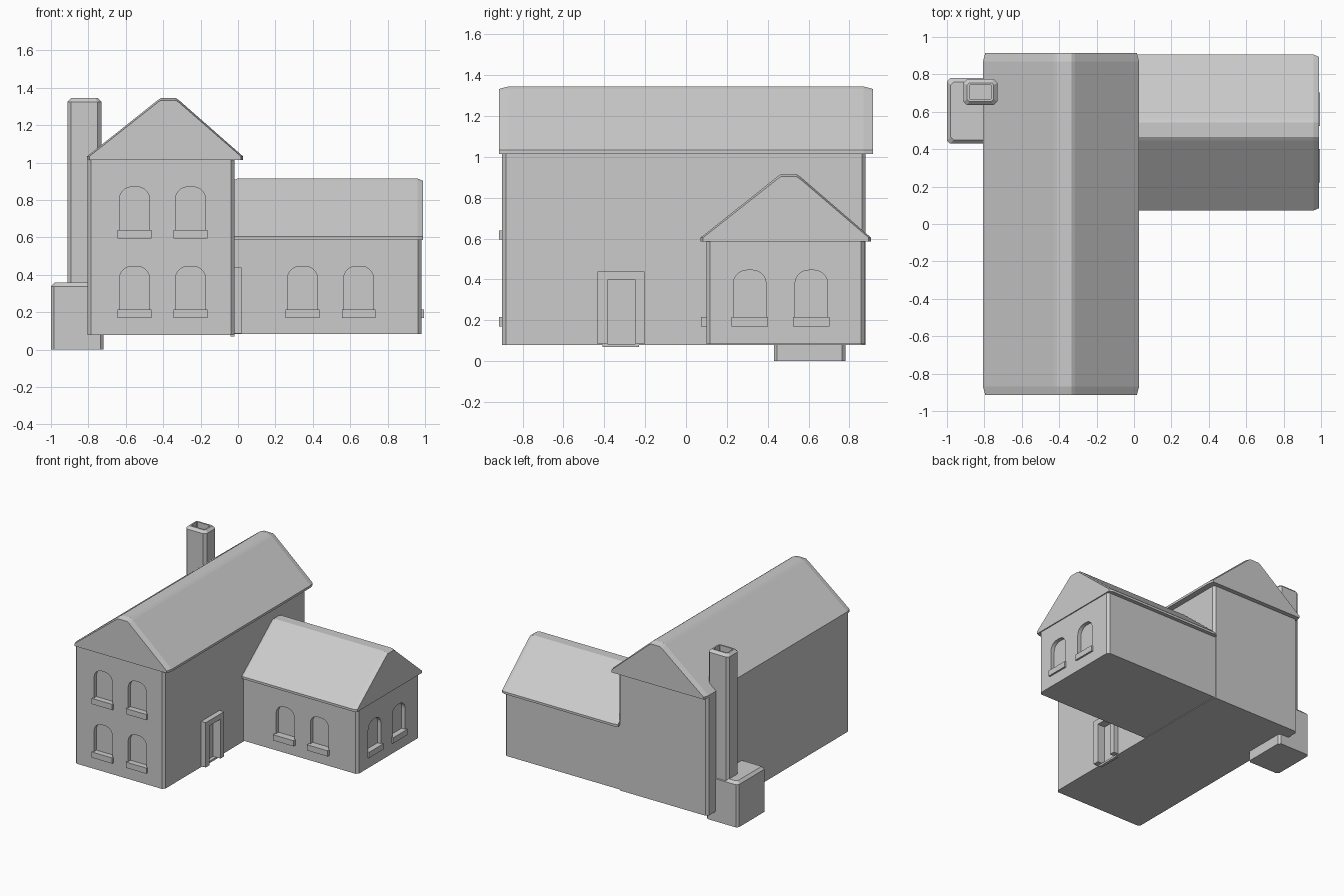
import bpy, bmesh, math

if "Cube" in bpy.data.objects:
    bpy.data.objects.remove(bpy.data.objects["Cube"])


def loft(name, rings):
    """Skin a list of equal-length point rings and cap both ends."""
    bm = bmesh.new()
    vs = [[bm.verts.new(p) for p in r] for r in rings]
    n = len(vs[0])
    for a, b in zip(vs, vs[1:]):
        for i in range(n):
            j = (i + 1) % n
            bm.faces.new((a[i], a[j], b[j], b[i]))
    bm.faces.new(vs[0])
    bm.faces.new(vs[-1])
    bmesh.ops.recalc_face_normals(bm, faces=bm.faces)
    me = bpy.data.meshes.new(name)
    bm.to_mesh(me)
    bm.free()
    ob = bpy.data.objects.new(name, me)
    bpy.context.collection.objects.link(ob)
    return ob


def rect(x0, x1, y0, y1, z, c):
    """Rectangle ring with chamfered corners."""
    return [(x0 + c, y0, z), (x1 - c, y0, z), (x1, y0 + c, z), (x1, y1 - c, z),
            (x1 - c, y1, z), (x0 + c, y1, z), (x0, y1 - c, z), (x0, y0 + c, z)]


def block(name, x0, x1, y0, y1, z0, z1, c=0.0, top=0.0):
    if c == 0:
        return loft(name, [[(x0, y0, z), (x1, y0, z), (x1, y1, z), (x0, y1, z)] for z in (z0, z1)])
    rings = [rect(x0, x1, y0, y1, z0, c), rect(x0, x1, y0, y1, z1 - top, c)]
    if top:
        rings.append(rect(x0 + top, x1 - top, y0 + top, y1 - top, z1, c))
    return loft(name, rings)


def roof(name, l, r, r0, r1, z0, z1, t0, t1, along_y):
    """Gabled roof with a blunt ridge and chamfered gable ends."""
    def section(t, d):
        prof = [(l + d, z0), (r - d, z0), (r - d, z0 + 0.018), (r1, z1 - 0.012 - d),
                (r1 - 0.018, z1 - d), (r0 + 0.018, z1 - d), (r0, z1 - 0.012 - d), (l + d, z0 + 0.018)]
        return [(u, t, z) if along_y else (t, u, z) for u, z in prof]
    e = 0.045 if along_y else 0.028
    return loft(name, [section(t0, 0.012), section(t0 + e, 0), section(t1 - e, 0), section(t1, 0.012)])


def cut(target, cutter):
    m = target.modifiers.new("cut", 'BOOLEAN')
    m.operation, m.solver, m.object = 'DIFFERENCE', 'EXACT', cutter
    bpy.context.view_layer.objects.active = target
    bpy.ops.object.modifier_apply(modifier=m.name)
    bpy.data.objects.remove(cutter)


def window(target, u, z, wall, side, out):
    """Arched recess plus a projecting sill; side is 'front' or 'right'."""
    w, h, r = 0.08, 0.24, 0.065
    prof = [(u - w, z), (u + w, z)]
    for cx, a0 in ((u + w - r, 0), (u - w + r, 90)):
        for k in range(6):
            a = math.radians(a0 + 18 * k)
            prof.append((cx + r * math.cos(a), z + h - r + r * math.sin(a)))
    s = 0.09
    if side == 'front':
        cut(target, loft("cutter", [[(p, y, q) for p, q in prof] for y in (wall - 0.1, wall + 0.03)]))
        block("window_sill", u - s, u + s, wall - out, wall + 0.04, z - 0.035, z + 0.01)
    else:
        cut(target, loft("cutter", [[(x, p, q) for p, q in prof] for x in (wall - 0.03, wall + 0.1)]))
        block("window_sill", wall - 0.04, wall + out, u - s, u + s, z - 0.035, z + 0.01)


# Main house and side wing walls
main = block("main_walls", -0.805, -0.02, -0.90, 0.88, 0.078, 1.025, 0.018)
wing = block("wing_walls", -0.06, 0.98, 0.10, 0.876, 0.083, 0.595, 0.018)

# Roofs
roof("main_roof", -0.807, 0.027, -0.43, -0.315, 1.015, 1.345, -0.915, 0.915, True)
roof("wing_roof", 0.072, 0.906, 0.447, 0.56, 0.587, 0.915, -0.03, 0.988, False)

# Windows
for wx in (-0.553, -0.254):
    for wz in (0.205, 0.63):
        window(main, wx, wz, -0.90, 'front', 0.015)
for wx in (0.345, 0.645):
    window(wing, wx, 0.205, 0.10, 'front', 0.027)
for wy in (0.312, 0.614):
    window(wing, wy, 0.205, 0.98, 'right', 0.014)

# Doorway: recess, posts and lintel
cut(main, block("cutter", -0.045, 0.1, -0.384, -0.247, 0.085, 0.397))
frame = [(-0.433, 0.085), (-0.384, 0.085), (-0.384, 0.397), (-0.247, 0.397),
         (-0.247, 0.085), (-0.203, 0.085), (-0.203, 0.44), (-0.433, 0.44)]
loft("door_frame", [[(x, y, z) for y, z in frame] for x in (-0.03, 0.02)])
block("door_step", -0.04, -0.018, -0.41, -0.23, 0.07, 0.085)

# Chimney: footing and hollow stack
block("chimney_base", -1.0, -0.72, 0.43, 0.78, 0.0, 0.358, 0.016, 0.02)
a = (-0.912, -0.73, 0.635, 0.775)


def inset(d, z, c):
    return rect(a[0] + d, a[1] - d, a[2] + d, a[3] - d, z, c)


loft("chimney_stack", [inset(0, 0.33, 0.02), inset(0, 1.325, 0.02), inset(0.02, 1.345, 0.012),
                       inset(0.032, 1.345, 0.004), inset(0.032, 1.26, 0.004)])
